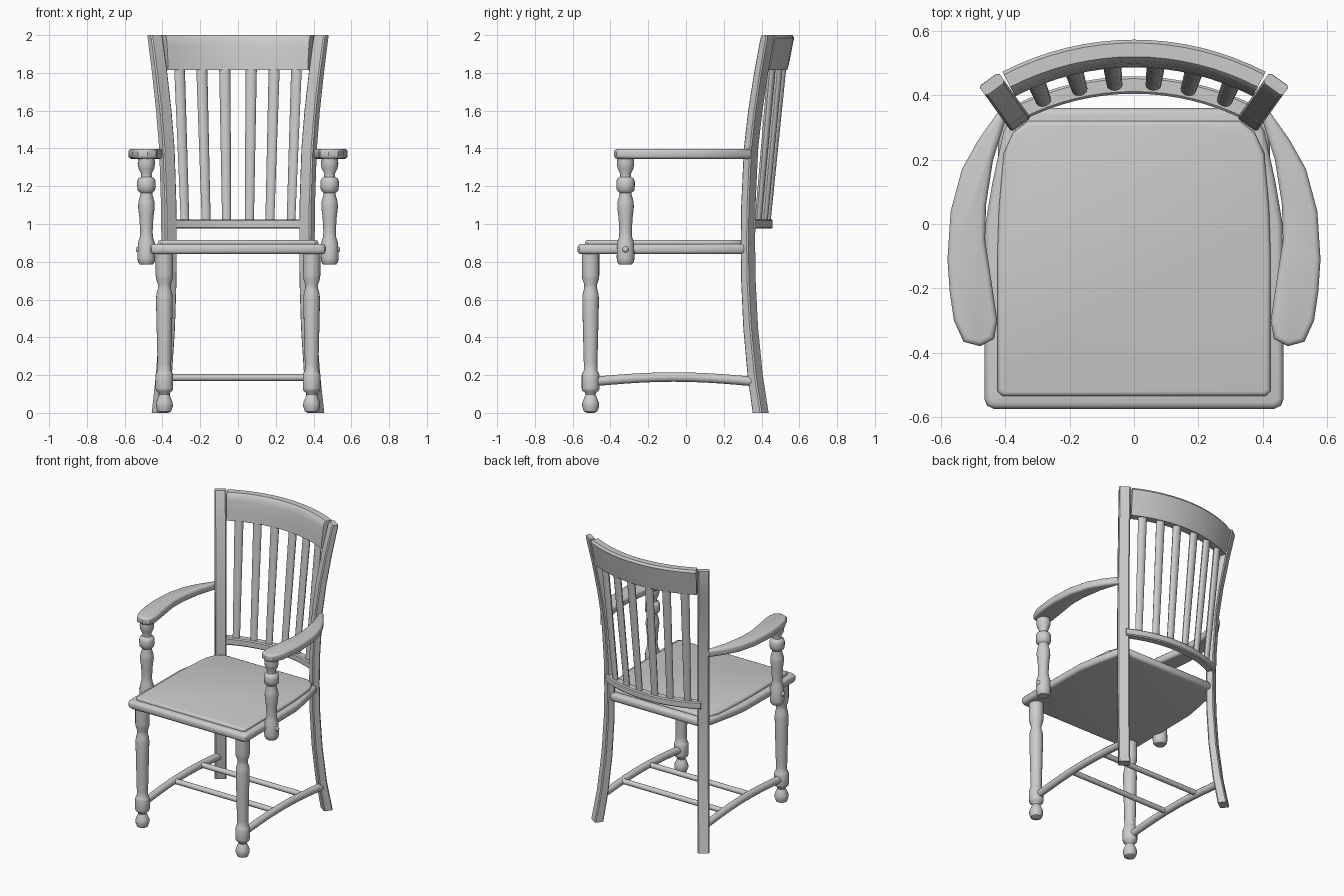
import bpy, bmesh
from math import sin, cos, asin, pi, sqrt
from mathutils import Vector


def loft(name, rings, bevel=0.0):
    """Skin a list of closed rings, cap both ends, optionally round sharp edges."""
    bm = bmesh.new()
    vs = [[bm.verts.new(p) for p in r] for r in rings]
    n = len(rings[0])
    for a, b in zip(vs, vs[1:]):
        for i in range(n):
            j = (i + 1) % n
            bm.faces.new((a[i], a[j], b[j], b[i]))
    bm.faces.new(vs[0])
    bm.faces.new(vs[-1])
    bmesh.ops.recalc_face_normals(bm, faces=bm.faces)
    if bevel:
        edges = [e for e in bm.edges if e.calc_face_angle(0) > 0.95]
        bmesh.ops.bevel(bm, geom=edges, offset=bevel, segments=3, profile=0.5, affect='EDGES')
    me = bpy.data.meshes.new(name)
    bm.to_mesh(me)
    bm.free()
    me.shade_smooth()
    me.set_sharp_from_angle(angle=0.7)
    ob = bpy.data.objects.new(name, me)
    bpy.context.collection.objects.link(ob)
    return ob


def turned(name, x, y, profile, n=20):
    """Lathe a (radius, z) profile."""
    return loft(name, [[(x + r * cos(2 * pi * i / n), y + r * sin(2 * pi * i / n), z)
                        for i in range(n)] for r, z in profile])


def tube(name, path, ru, rv, side, n=12):
    """Elliptical bar along a path; ru/rv are (start, end) radii, side is the ru direction."""
    pts = [Vector(p) for p in path]
    side = Vector(side).normalized()
    rings = []
    for k, p in enumerate(pts):
        t = (pts[min(k + 1, len(pts) - 1)] - pts[max(k - 1, 0)]).normalized()
        up = t.cross(side).normalized()
        f = k / (len(pts) - 1)
        a = ru[0] + (ru[1] - ru[0]) * f
        b = rv[0] + (rv[1] - rv[0]) * f
        rings.append([p + side * a * cos(2 * pi * i / n) + up * b * sin(2 * pi * i / n)
                      for i in range(n)])
    return loft(name, rings)


def slab(name, outline, z0, z1, bevel):
    return loft(name, [[(x, y, z) for x, y in outline] for z in (z0, z1)], bevel)


def symmetric(half):
    return half + [(-x, y) for x, y in reversed(half)]


def arc_rail(name, peak, radius, half_x, section, n=16):
    """Sweep a (radial offset, z) section along an arc that bulges backwards."""
    amax = asin(half_x / radius)
    rings = []
    for k in range(n + 1):
        a = amax * (2 * k / n - 1)
        rings.append([((radius + o) * sin(a), peak - radius + (radius + o) * cos(a), z)
                      for o, z in section])
    return loft(name, rings)


# Seat and cushion
slab("seat", symmetric([(0.435, -0.575), (0.457, -0.565), (0.465, -0.545), (0.465, -0.3),
                        (0.462, 0.0), (0.44, 0.13), (0.405, 0.29), (0.385, 0.325), (0.33, 0.36)]),
     0.84, 0.895, 0.02)
slab("seat_cushion", symmetric([(0.41, -0.535), (0.425, -0.52), (0.425, -0.1), (0.42, 0.05),
                                (0.405, 0.22), (0.375, 0.285), (0.33, 0.32)]),
     0.88, 0.915, 0.014)

# Curved top rail and lower back rail
arc_rail("top_rail", 0.575, 0.89, 0.41,
         [(-0.088, 1.815), (-0.038, 1.815), (-0.025, 1.87), (-0.010, 1.95), (-0.002, 1.985),
          (-0.012, 2.0), (-0.055, 2.0), (-0.068, 1.985), (-0.075, 1.95), (-0.084, 1.87)])
arc_rail("lower_back_rail", 0.432, 0.79, 0.36,
         [(-0.027, 0.982), (-0.02, 0.975), (0.02, 0.975), (0.027, 0.982),
          (0.027, 1.018), (0.02, 1.025), (-0.02, 1.025), (-0.027, 1.018)])

# Back spindles, fanning outward toward the top
for i, (xb, xt) in enumerate([(0.06, 0.07), (0.168, 0.192), (0.28, 0.31)]):
    for s in (1, -1):
        yb = 0.432 - 0.79 + sqrt(0.79 ** 2 - xb ** 2)
        yt = 0.515 - 0.83 + sqrt(0.83 ** 2 - xt ** 2)
        tube("back_spindle", [(s * xb, yb, 1.0), (s * xt, yt, 1.84)],
             (0.024, 0.03), (0.017, 0.02), (1, -s * xb / 0.8, 0))

LEG = [(0.02, 0), (0.036, 0.008), (0.045, 0.035), (0.044, 0.055), (0.034, 0.08), (0.026, 0.097),
       (0.03, 0.107), (0.044, 0.118), (0.047, 0.13), (0.047, 0.2), (0.043, 0.212), (0.036, 0.225),
       (0.036, 0.26), (0.042, 0.5), (0.044, 0.6), (0.042, 0.63), (0.034, 0.66), (0.034, 0.68),
       (0.044, 0.71), (0.046, 0.73), (0.046, 0.86)]
ARM_POST = [(0.034, 0.785), (0.045, 0.80), (0.047, 0.82), (0.045, 0.90), (0.035, 0.93),
            (0.033, 0.96), (0.037, 1.03), (0.044, 1.09), (0.042, 1.12), (0.032, 1.155),
            (0.032, 1.165), (0.046, 1.178), (0.049, 1.20), (0.049, 1.225), (0.044, 1.24),
            (0.029, 1.25), (0.028, 1.265), (0.042, 1.295), (0.046, 1.32), (0.042, 1.36)]
ARM = [(0.395, 0.35), (0.425, 0.345), (0.485, 0.26), (0.535, 0.17), (0.57, 0.04), (0.58, -0.11),
       (0.573, -0.21), (0.56, -0.30), (0.53, -0.366), (0.478, -0.38), (0.435, -0.357),
       (0.425, -0.30), (0.446, -0.16), (0.463, -0.05), (0.46, 0.06), (0.438, 0.2), (0.40, 0.32)]
# Back post: (z, outward shift, depth)
POST = [(0, 0.083, 0.06), (0.2, 0.047, 0.056), (0.45, 0.018, 0.053), (0.7, 0.003, 0.051),
        (0.9, 0, 0.05), (1.1, 0.003, 0.05), (1.4, 0.02, 0.05), (1.6, 0.048, 0.05),
        (1.8, 0.086, 0.048), (1.985, 0.127, 0.046), (2.0, 0.131, 0.036)]

for s, side in ((1, "right"), (-1, "left")):
    turned("front_leg_" + side, s * 0.39, -0.505, LEG)
    turned("arm_post_" + side, s * 0.485, -0.32, ARM_POST)
    slab("armrest_" + side, [(s * x, y) for x, y in ARM], 1.345, 1.398, 0.016)

    # Back post, a chamfered bar turned to face along the curve of the back
    rings = []
    for z, e, d in POST:
        w, h, c = 0.0375, d / 2, 0.007
        sec = [(-w + c, -h), (w - c, -h), (w, -h + c), (w, h - c),
               (w - c, h), (-w + c, h), (-w, h - c), (-w, -h + c)]
        rings.append([(s * (0.365 - 0.81 * u + 0.58 * (e + v)),
                       0.328 + 0.58 * u + 0.81 * (e + v), z) for u, v in sec])
    loft("back_post_" + side, rings)

    # Arched side stretcher
    path = []
    for k in range(11):
        f = k / 10
        path.append((s * (0.39 + 0.01 * f), -0.5 + 0.87 * f, 0.165 + 0.025 * sin(pi * f)))
    tube("side_stretcher_" + side, path, (0.024, 0.024), (0.025, 0.025), (1, 0, 0))

    # Round screw head on the arm post
    bpy.ops.mesh.primitive_uv_sphere_add(segments=14, ring_count=8, radius=0.017,
                                         location=(s * 0.525, -0.32, 0.865))
    ob = bpy.context.object
    ob.name = "screw_head_" + side
    ob.data.shade_smooth()

# Two cross stretchers
for y in (-0.15, 0.15):
    tube("cross_stretcher", [(-0.39, y, 0.187), (0.39, y, 0.187)],
         (0.018, 0.018), (0.018, 0.018), (0, 1, 0))
